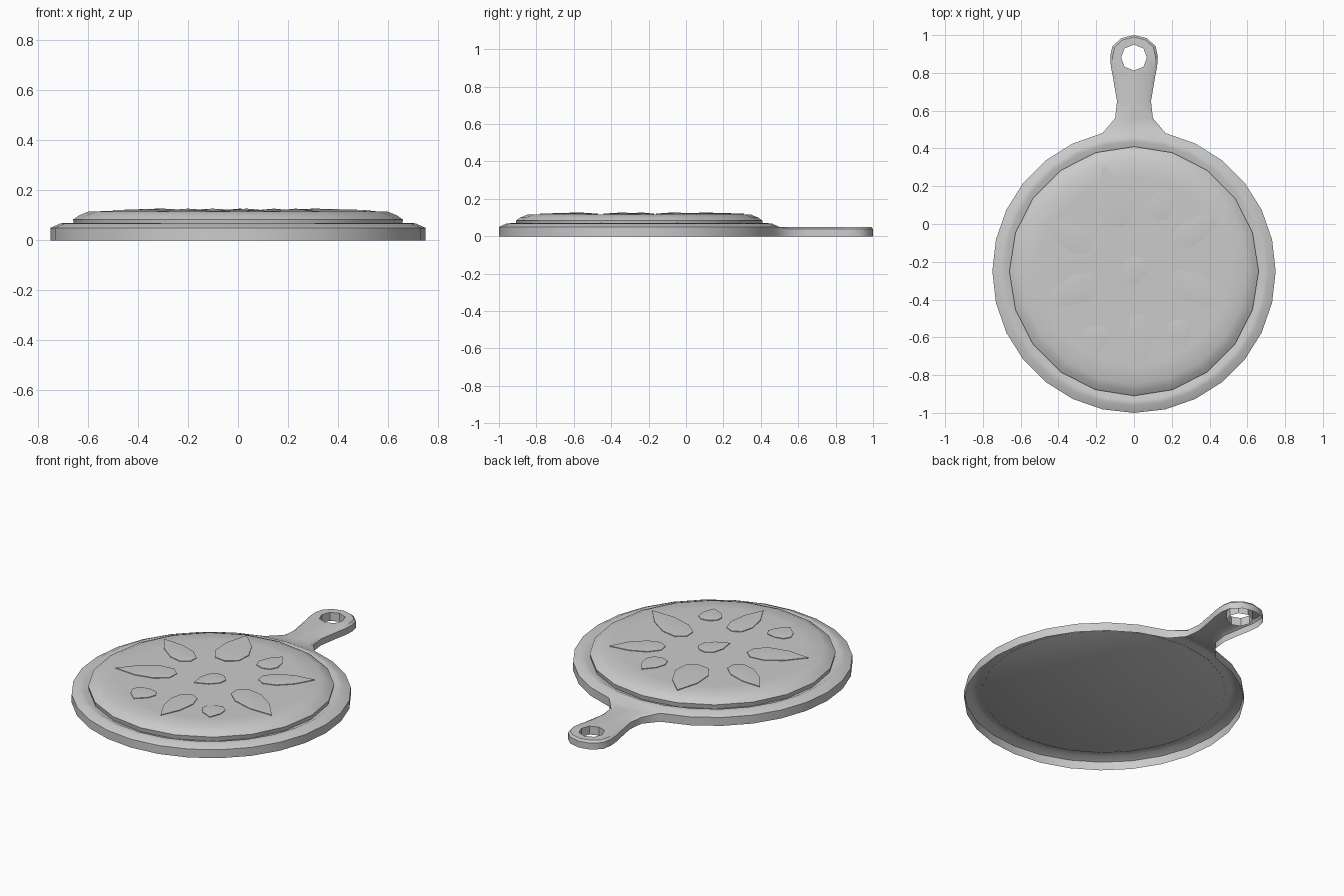
import bpy, bmesh, math
from mathutils import Vector

if "Cube" in bpy.data.objects:
    bpy.data.objects.remove(bpy.data.objects["Cube"])

CENTRE = Vector((0, -0.25, 0))


def finish(bm, name, angle=35):
    bmesh.ops.remove_doubles(bm, verts=bm.verts, dist=0.0005)
    bmesh.ops.recalc_face_normals(bm, faces=bm.faces)
    # open shells: the upper faces must point up
    if sum(f.normal.z * f.calc_area() for f in bm.faces) < 0:
        bmesh.ops.reverse_faces(bm, faces=bm.faces)
    mesh = bpy.data.meshes.new(name)
    bm.to_mesh(mesh)
    bm.free()
    ob = bpy.data.objects.new(name, mesh)
    bpy.context.collection.objects.link(ob)
    bpy.ops.object.select_all(action='DESELECT')
    ob.select_set(True)
    bpy.context.view_layer.objects.active = ob
    bpy.ops.object.shade_smooth_by_angle(angle=math.radians(angle))
    return ob


def lathe(bm, profile, sides, skip=()):
    """Turn an (r, z) profile; the last ring is capped. skip = (row, segment) pairs left open."""
    rings = []
    for r, z in profile:
        rings.append([bm.verts.new(CENTRE + Vector((
            r * math.sin(2 * math.pi * i / sides), r * math.cos(2 * math.pi * i / sides), z)))
            for i in range(sides)])
    for row in range(len(rings) - 1):
        a, b = rings[row], rings[row + 1]
        for i in range(sides):
            if (row, i) not in skip:
                j = (i + 1) % sides
                bm.faces.new((a[i], b[i], b[j], a[j]))
    bm.faces.new(rings[-1])


def strip(bm, a, b):
    for i in range(len(a) - 1):
        pts = []
        for p in (a[i], a[i + 1], b[i + 1], b[i]):
            if all((p - q).length > 1e-5 for q in pts):
                pts.append(p)
        if len(pts) > 2:
            bm.faces.new([bm.verts.new(p) for p in pts])


# Board: hollow underneath, rim opens into the handle at the back
bm = bmesh.new()
SIDES = 28
lathe(bm, [(0.75, 0), (0.75, 0.05), (0.71, 0.068), (0.685, 0.07), (0.66, 0.057)],
      SIDES, skip={(0, 0), (0, SIDES - 1)})

# Handle: outer edge paired with centre line / hole edge
a = 2 * math.pi / SIDES
outer = [(0.75 * math.sin(a), 0.75 * math.cos(a) - 0.25), (0.1, 0.56), (0.09, 0.65), (0.112, 0.78),
         (0.122, 0.83), (0.126, 0.885), (0.115, 0.94), (0.068, 0.984), (0, 1)]
inner = [(0, 0.5), (0, 0.56), (0, 0.65), (0, 0.812),
         (0.05, 0.832), (0.068, 0.881), (0.05, 0.93), (0.025, 0.94), (0, 0.95)]
for s in (1, -1):
    low = [Vector((s * x, y, 0)) for x, y in outer]
    side = [Vector((s * x, y, 0.05 if k == 0 else 0.038)) for k, (x, y) in enumerate(outer)]
    mid = [Vector((s * x, y, 0.05)) for x, y in inner]
    top = []
    for k in range(len(side)):
        p = side[k].lerp(mid[k], 0 if k == 0 else 0.2)
        p.z = 0.05
        top.append(p)
    strip(bm, low, side)
    strip(bm, side, top)
    strip(bm, top, mid)
    hole = mid[3:]
    strip(bm, hole, [Vector((p.x, p.y, 0)) for p in hole])
finish(bm, "serving_board", 40)

# Pizza base with sloped crust
bm = bmesh.new()
lathe(bm, [(0.655, 0.056), (0.66, 0.083), (0.635, 0.1), (0.597, 0.116), (0.5, 0.117)], 20)
finish(bm, "pizza_base", 40)

# Toppings: tip x, tip y, base x, base y, width
TOPPINGS = [
    (-0.16, 0.31, -0.07, -0.02, 0.19), (0.15, 0.20, 0.14, 0.02, 0.13),
    (0.46, 0.06, 0.21, -0.11, 0.14), (-0.50, 0.02, -0.22, -0.13, 0.14),
    (-0.50, -0.43, -0.19, -0.30, 0.16), (0.53, -0.44, 0.19, -0.28, 0.16),
    (-0.05, -0.34, 0.04, -0.18, 0.13), (-0.20, -0.69, -0.20, -0.54, 0.15),
    (0.04, -0.78, 0.03, -0.47, 0.14), (0.27, -0.65, 0.21, -0.51, 0.13),
]
LEAF = [(0, 0), (0.35, 0.38), (0.68, 0.5), (0.92, 0.35), (1, 0),
        (0.92, -0.35), (0.68, -0.5), (0.35, -0.38)]
for n, (tx, ty, bx, by, w) in enumerate(TOPPINGS):
    bm = bmesh.new()
    tip, base = Vector((tx, ty, 0)), Vector((bx, by, 0))
    across = Vector((-(by - ty), bx - tx, 0)).normalized() * w
    flat = [tip.lerp(base, t) + across * u for t, u in LEAF]
    low = [bm.verts.new(p + Vector((0, 0, 0.114))) for p in flat]
    high = [bm.verts.new(p + Vector((0, 0, 0.121))) for p in flat]
    peak = bm.verts.new(tip.lerp(base, 0.65) + Vector((0, 0, 0.127)))
    for i in range(8):
        j = (i + 1) % 8
        bm.faces.new((low[i], low[j], high[j], high[i]))
        bm.faces.new((high[i], high[j], peak))
    finish(bm, f"topping_{n + 1}")
